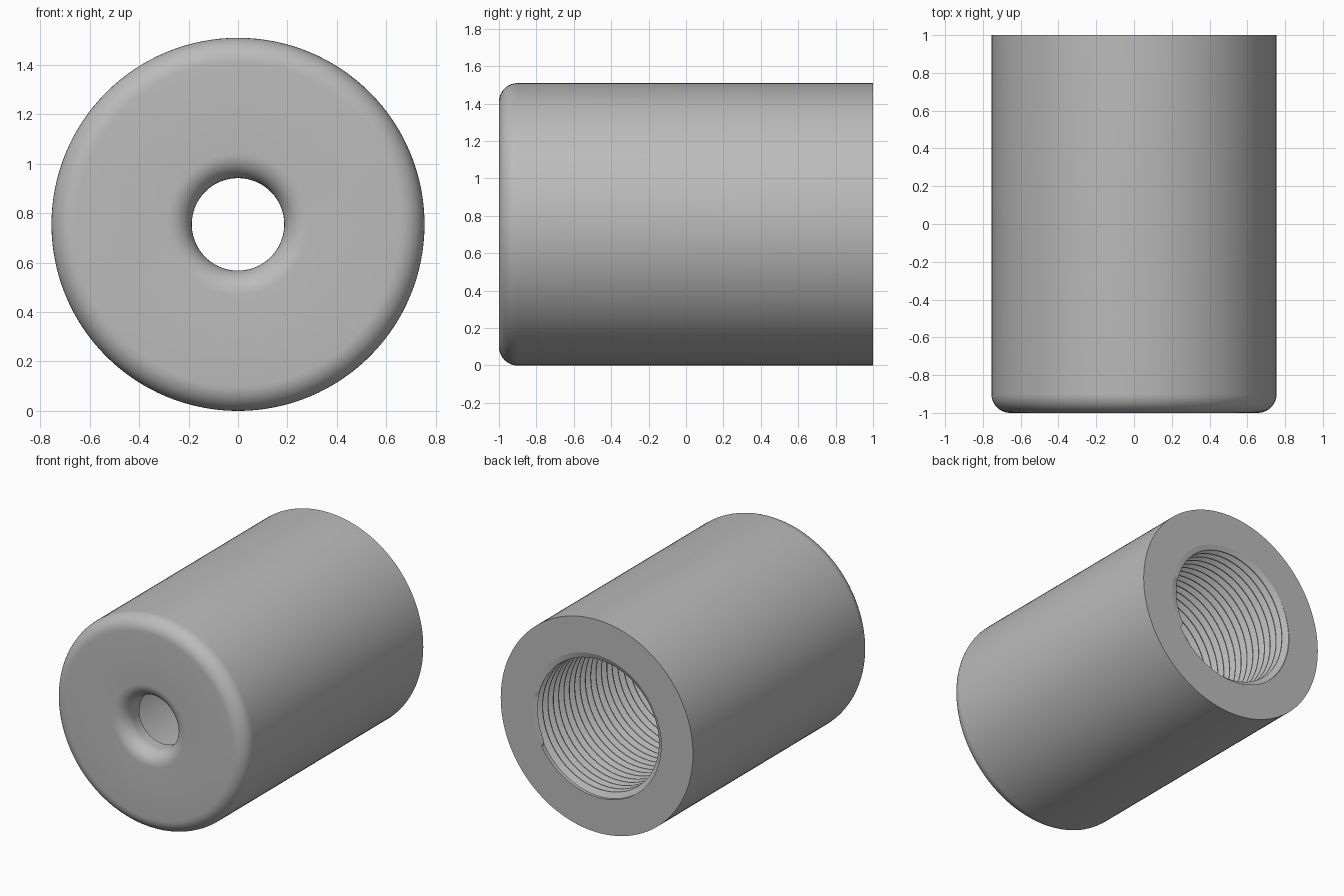
import bpy, bmesh
from math import sin, cos, pi, radians, tau

if "Cube" in bpy.data.objects:
    bpy.data.objects.remove(bpy.data.objects["Cube"], do_unlink=True)

RADIUS, FILLET, HOLE = 0.755, 0.1, 0.187
BORE, CREST, PITCH = 0.505, 0.468, 0.06
FRONT, BACK, WALL = -1.0, 1.0, -0.84
THREAD_START = -0.1
SEGMENTS = 128

grey = bpy.data.materials.new("plain grey")
grey.use_nodes = True
grey.diffuse_color = (0.5, 0.5, 0.5, 1)
grey.node_tree.nodes["Principled BSDF"].inputs["Base Color"].default_value = (0.5, 0.5, 0.5, 1)


def sweep(name, rings):
    """Skin a list of columns, each a list of (radius, y), placed around the y axis."""
    bm = bmesh.new()
    columns = []
    for i, ring in enumerate(rings):
        a = tau * i / SEGMENTS
        columns.append([bm.verts.new((r * sin(a), y, r * cos(a) + RADIUS)) for r, y in ring])
    for left, right in zip(columns, columns[1:]):
        for k in range(len(left) - 1):
            bm.faces.new((left[k], left[k + 1], right[k + 1], right[k]))
    bmesh.ops.remove_doubles(bm, verts=bm.verts, dist=0.00002)
    mesh = bpy.data.meshes.new(name)
    bm.to_mesh(mesh)
    bm.free()
    mesh.materials.append(grey)
    obj = bpy.data.objects.new(name, mesh)
    bpy.context.collection.objects.link(obj)
    bpy.ops.object.select_all(action="DESELECT")
    obj.select_set(True)
    bpy.context.view_layer.objects.active = obj
    bpy.ops.object.shade_smooth_by_angle(angle=radians(30))
    return obj


def arc(centre_r, start, end, steps=10):
    """Quarter round between the front face and a cylinder wall."""
    angles = [start + (end - start) * i / steps for i in range(steps + 1)]
    return [(centre_r + FILLET * cos(t), FRONT + FILLET + FILLET * sin(t)) for t in angles]


# Sleeve body: back rim, rounded outside, front face, rounded hole, inner wall, plain bore
profile = [(BORE, BACK), (RADIUS, BACK)]
profile += arc(RADIUS - FILLET, 0, -pi / 2)
profile += arc(HOLE + FILLET, -pi / 2, -pi)
profile += [(HOLE, WALL), (BORE, WALL), (BORE, THREAD_START)]
sweep("sleeve_body", [profile] * (SEGMENTS + 1))

# Internal thread: helical ridges trimmed flat at both ends
STEPS = ((0.0, CREST), (0.12, CREST), (0.5, BORE), (0.62, BORE))
turns = int((BACK - THREAD_START) / PITCH) + 2


def thread_column(turn):
    column = []
    for k in range(-1, turns):
        for offset, r in STEPS:
            y = THREAD_START + PITCH * (k + offset + turn)
            if y <= THREAD_START:
                column.append((BORE, THREAD_START))
            elif y >= BACK:
                column.append((BORE, BACK))
            else:
                column.append((r, y))
    return column


sweep("internal_thread", [thread_column(i / SEGMENTS) for i in range(SEGMENTS + 1)])
